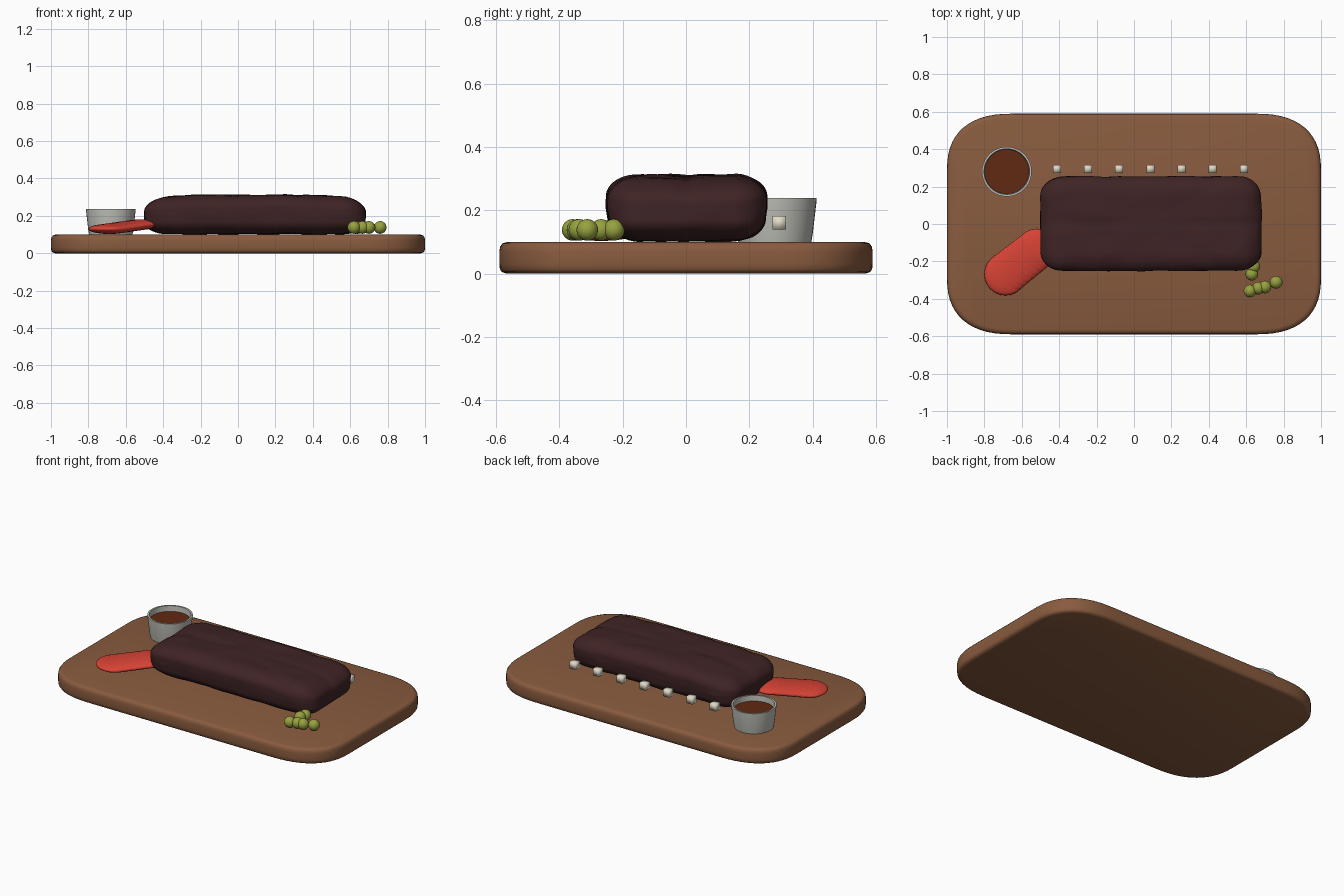
import bpy, bmesh, math
from mathutils import Vector, noise

if "Cube" in bpy.data.objects:
    bpy.data.objects.remove(bpy.data.objects["Cube"])


def material(name, r, g, b):
    m = bpy.data.materials.new(name)
    m.use_nodes = True
    m.diffuse_color = (r, g, b, 1)
    node = next(n for n in m.node_tree.nodes if n.type == 'BSDF_PRINCIPLED')
    node.inputs["Base Color"].default_value = (r, g, b, 1)
    return m


wood = material("warm wood", 0.25, 0.105, 0.049)
meat = material("dark roasted meat", 0.05, 0.017, 0.018)
red = material("tomato red", 0.68, 0.055, 0.035)
green = material("olive green", 0.31, 0.36, 0.05)
metal = material("light grey", 0.52, 0.52, 0.48)
brown = material("brown sauce", 0.12, 0.022, 0.006)
cream = material("cream", 0.75, 0.7, 0.58)


def add(name, bm, mat, angle=40):
    bmesh.ops.recalc_face_normals(bm, faces=bm.faces)
    me = bpy.data.meshes.new(name)
    bm.to_mesh(me)
    bm.free()
    ob = bpy.data.objects.new(name, me)
    bpy.context.collection.objects.link(ob)
    me.materials.append(mat)
    bpy.ops.object.select_all(action='DESELECT')
    ob.select_set(True)
    bpy.context.view_layer.objects.active = ob
    bpy.ops.object.shade_smooth_by_angle(angle=math.radians(angle))
    return ob


def loft(rings, cap_top=True, cap_bottom=True):
    """Skin a list of equal-length closed rings of points."""
    bm = bmesh.new()
    loops = [[bm.verts.new(p) for p in ring] for ring in rings]
    n = len(loops[0])
    for a, b in zip(loops, loops[1:]):
        for i in range(n):
            j = (i + 1) % n
            bm.faces.new((a[i], a[j], b[j], b[i]))
    if cap_bottom:
        bm.faces.new(loops[0])
    if cap_top:
        bm.faces.new(loops[-1])
    return bm


def lathe(cx, cy, profile, n=40, **caps):
    turn = [2 * math.pi * i / n for i in range(n)]
    return loft([[(cx + r * math.cos(t), cy + r * math.sin(t), z) for t in turn]
                 for r, z in profile], **caps)


def ellipsoid(name, centre, radii, mat):
    bm = bmesh.new()
    bmesh.ops.create_uvsphere(bm, u_segments=24, v_segments=14, radius=1)
    bmesh.ops.scale(bm, vec=radii, verts=bm.verts)
    bmesh.ops.translate(bm, vec=centre, verts=bm.verts)
    return add(name, bm, mat, 60)


# Serving board with soft, slightly squared corners
def board_ring(inset, z, steps=14):
    ring = []
    for sx, sy, start in ((1, 1, 0), (-1, 1, 1), (-1, -1, 2), (1, -1, 3)):
        for i in range(steps + 1):
            t = math.pi / 2 * (start + i / steps)
            c, s = abs(math.cos(t)) ** 0.8, abs(math.sin(t)) ** 0.8
            ring.append((sx * (0.64 + (0.36 - inset) * c),
                         sy * (0.28 + (0.31 - inset) * s), z))
    return ring


board_profile = [(0.022, 0), (0.008, 0.005), (0.002, 0.014), (0, 0.03),
                 (0, 0.07), (0.003, 0.085), (0.01, 0.095), (0.026, 0.1)]
add("serving_board", loft([board_ring(i, z) for i, z in board_profile]), wood)

# Slab of meat: rounded block, lumpy sides, creases radiating over the top
half = Vector((0.59, 0.252, 0.104))
radius = Vector((0.13, 0.1, 0.065))
bm = bmesh.new()
bmesh.ops.create_cube(bm, size=2)
bmesh.ops.subdivide_edges(bm, edges=bm.edges[:], cuts=31, use_grid_fill=True)
for v in bm.verts:
    p = Vector([math.sin(c * math.pi / 2) * h for c, h in zip(v.co, half)])
    core = Vector([max(r - h, min(h - r, c)) for c, h, r in zip(p, half, radius)])
    d = Vector([(a - b) / r for a, b, r in zip(p, core, radius)]).normalized()
    p = core + Vector([a * r for a, r in zip(d, radius)])
    p += d * 0.007 * noise.noise(p * 9)
    if p.z > 0:
        p.z -= 0.024 * abs(p.x / half.x) ** 4
        bearing = math.atan2(p.y * 2, p.x)
        reach = min(1, math.hypot(p.x, p.y) * 5)
        p.z -= 0.007 * reach * max(0, math.cos(bearing * 6 + 1.2 * math.sin(bearing))) ** 5
    else:
        p.y *= 1 + 0.5 * p.z
    v.co = p + Vector((0.09, 0.002, 0.208))
add("meat_slab", bm, meat, 50)

# Sauce cup and its filling
add("sauce_cup", lathe(-0.68, 0.28, [(0.116, 0.1), (0.121, 0.13), (0.133, 0.232),
                                     (0.133, 0.238), (0.122, 0.238), (0.119, 0.2),
                                     (0.11, 0.115)]), metal)
add("sauce", lathe(-0.68, 0.28, [(0.112, 0.13), (0.12, 0.203)]), brown)

# Overlapping fan of tomato slices
for i in range(8):
    t = i / 7
    ellipsoid("tomato_slice_%d" % (i + 1),
              (-0.687 + 0.167 * t, -0.268 + 0.133 * t, 0.13 + 0.024 * t),
              (0.114 - 0.004 * t, 0.114 - 0.004 * t, 0.027), red)

# Olives
for i, (x, y) in enumerate([(0.64, -0.228), (0.63, -0.268), (0.62, -0.358),
                            (0.665, -0.343), (0.7, -0.337), (0.76, -0.312)]):
    ellipsoid("olive_%d" % (i + 1), (x, y, 0.138), (0.034,) * 3, green)

# Row of small cubes behind the meat
for i in range(7):
    bm = bmesh.new()
    bmesh.ops.create_cube(bm, size=0.043)
    bmesh.ops.translate(bm, vec=(-0.412 + 0.1665 * i, 0.295, 0.16), verts=bm.verts)
    add("garnish_cube_%d" % (i + 1), bm, cream, 100)
